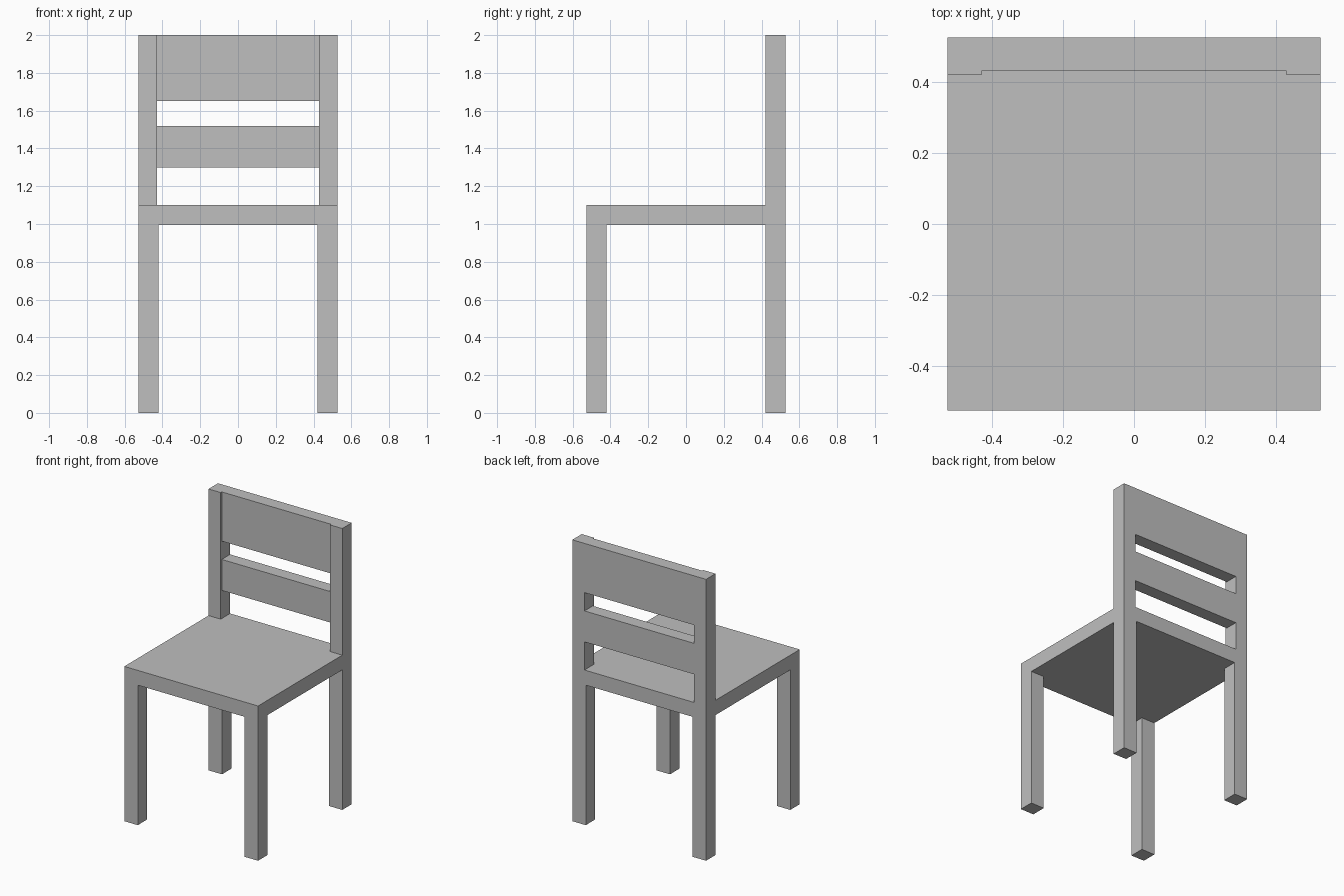
import bpy

cube = bpy.data.objects.get("Cube")
if cube:
    bpy.data.objects.remove(cube, do_unlink=True)

# Single flat colour
grey = bpy.data.materials.new("light_grey")
grey.use_nodes = True
colour = (0.52, 0.52, 0.52, 1)
grey.diffuse_color = colour
grey.node_tree.nodes["Principled BSDF"].inputs["Base Color"].default_value = colour

HALF = 0.526         # half the seat width and depth
LEG_IN = 0.42        # inner face of the legs
POST_IN = 0.43       # inner face of the back posts
SEAT_LOW, SEAT_TOP, TOP = 0.995, 1.1, 2.0


def box(name, x, y, z):
    """Add a box spanning the given (low, high) ranges."""
    bpy.ops.mesh.primitive_cube_add(size=1)
    obj = bpy.context.object
    obj.name = name
    spans = (x, y, z)
    for v in obj.data.vertices:
        v.co = [s[1] if c > 0 else s[0] for c, s in zip(v.co, spans)]
    obj.data.materials.append(grey)
    return obj


def side_span(sign, inner):
    return tuple(sorted((sign * inner, sign * HALF)))


# Seat slab
box("seat", (-HALF, HALF), (-HALF, HALF), (SEAT_LOW, SEAT_TOP))

# Legs and back posts on both sides
for side, sx in (("left", 1), ("right", -1)):
    for end, sy in (("front", -1), ("back", 1)):
        box(f"{end}_leg_{side}", side_span(sx, LEG_IN), side_span(sy, LEG_IN), (0, SEAT_LOW))
    box(f"back_post_{side}", side_span(sx, POST_IN), (LEG_IN, HALF), (SEAT_TOP, TOP))

# Slats set slightly back between the posts, flush at the rear
for name, z in (("lower_back_slat", (1.3, 1.52)), ("upper_back_slat", (1.65, TOP))):
    box(name, (-POST_IN, POST_IN), (0.432, HALF), z)
